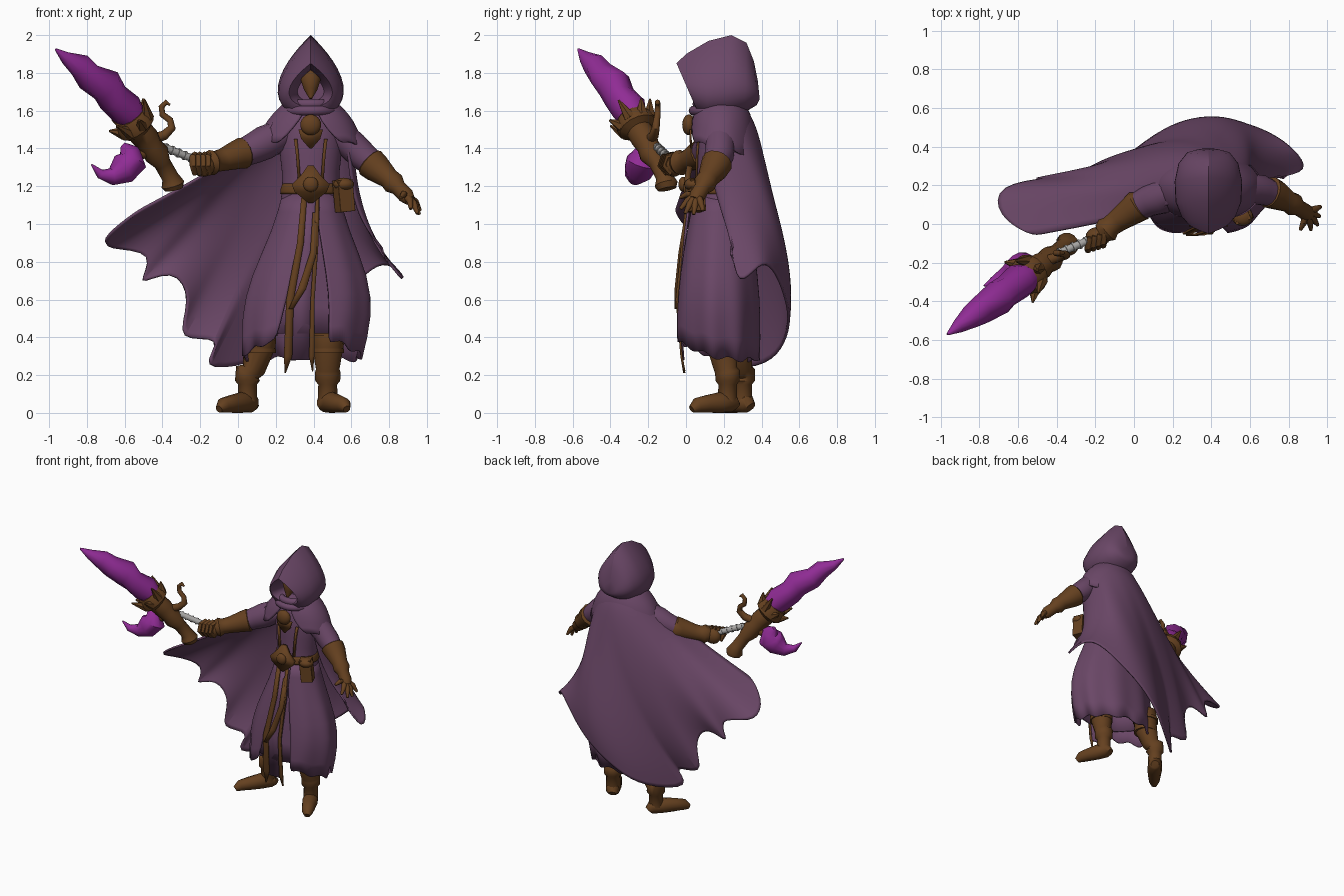
import bpy, bmesh, math, random
from mathutils import Vector

random.seed(4)
start_cube = bpy.data.objects.get("Cube")
if start_cube:
    bpy.data.objects.remove(start_cube, do_unlink=True)


def material(name, colour):
    mat = bpy.data.materials.new(name)
    mat.use_nodes = True
    mat.diffuse_color = (*colour, 1)
    mat.node_tree.nodes["Principled BSDF"].inputs["Base Color"].default_value = (*colour, 1)
    return mat


CLOTH = material("dusky purple cloth", (.145, .063, .135))
LEATHER = material("brown leather", (.13, .052, .014))
CRYSTAL = material("magenta crystal", (.28, .025, .3))
STEEL = material("grey steel", (.4, .39, .38))


def loft(name, rings, mat, closed=True, caps=True, sharp=.8, solid=0, smooth=0):
    """Skin a surface over a list of point rows."""
    bm = bmesh.new()
    rows = [[bm.verts.new(p) for p in ring] for ring in rings]
    n = len(rows[0])
    for a, b in zip(rows, rows[1:]):
        for i in range(n if closed else n - 1):
            j = (i + 1) % n
            bm.faces.new((a[i], a[j], b[j], b[i]))
    if closed and caps:
        bm.faces.new(rows[0])
        bm.faces.new(rows[-1])
    bmesh.ops.recalc_face_normals(bm, faces=bm.faces)
    mesh = bpy.data.meshes.new(name)
    bm.to_mesh(mesh)
    bm.free()
    mesh.shade_smooth()
    mesh.set_sharp_from_angle(angle=sharp)
    mesh.materials.append(mat)
    obj = bpy.data.objects.new(name, mesh)
    bpy.context.collection.objects.link(obj)
    if smooth:
        obj.modifiers.new("Smooth", "SUBSURF").levels = smooth
    if solid:
        obj.modifiers.new("Thickness", "SOLIDIFY").thickness = solid
    return obj


def tube(name, points, mat, sides=14, jitter=0, sharp=.8):
    """Tapered tube through (x, y, z, radius) points."""
    centres = [Vector(p[:3]) for p in points]
    rings = []
    for k, c in enumerate(centres):
        along = (centres[min(k + 1, len(centres) - 1)] - centres[max(k - 1, 0)]).normalized()
        u = along.cross(Vector((0, 1, 0))).normalized()
        v = along.cross(u)
        ring = []
        for i in range(sides):
            a = math.tau * i / sides
            r = points[k][3] * (1 + random.uniform(-jitter, jitter))
            ring.append(c + (u * math.cos(a) + v * math.sin(a)) * r)
        rings.append(ring)
    return loft(name, rings, mat, sharp=sharp)


def oval(cx, cy, z, rx, ry, a):
    """Point on a level oval, angle 0 facing the front."""
    return Vector((cx + rx * math.sin(a), cy - ry * math.cos(a), z))


def garment(name, rows, mat, count=40, gap=None, hem=None, pleat=0, solid=.012):
    """Stack of ovals (cx, cy, z, rx, ry); gap opens the front, hem lifts the last rows."""
    rings = []
    for k, (cx, cy, z, rx, ry) in enumerate(rows):
        f = k / (len(rows) - 1)
        opening = gap(f) if gap else 0
        ring = []
        for i in range(count + (1 if gap else 0)):
            a = opening + (math.tau - 2 * opening) * i / count
            wave = 1 + pleat * f * math.cos(9 * a)
            lift = hem(a) * f ** 3 if hem else 0
            ring.append(oval(cx, cy, z + lift, rx * wave, ry * wave, a))
        rings.append(ring)
    return loft(name, rings, mat, closed=not gap, caps=False, solid=solid, smooth=1)


def ribbon(name, points, mat, solid=.012):
    """Flat strip through (x, y, z, half width) points."""
    return loft(name, [[(x - w, y, z), (x + w, y, z)] for x, y, z, w in points],
                mat, closed=False, solid=solid)


def ball(name, place, size, mat):
    bpy.ops.mesh.primitive_uv_sphere_add(segments=20, ring_count=12, location=place)
    obj = bpy.context.object
    obj.name, obj.scale = name, size
    obj.data.shade_smooth()
    obj.data.materials.append(mat)
    return obj


# Hood: pointed arches from the inner cavity, over the rim, to the back
hood_rows = [(.15, 1.80, .15, 1.65, .07), (.02, 1.82, .08, 1.64, .095), (-.05, 1.85, .05, 1.62, .115),
             (0, 1.9, .06, 1.585, .14), (.12, 1.97, .11, 1.56, .17), (.24, 2, .21, 1.56, .175),
             (.32, 1.96, .31, 1.59, .155), (.36, 1.86, .375, 1.63, .11), (.38, 1.76, .39, 1.66, .05)]
hood = []
for y_top, z_top, y_low, z_low, w in hood_rows:
    ring = []
    for i in range(32):
        a = math.tau * i / 32
        s = (1 + math.cos(a)) / 2
        ring.append((.385 + 1.3 * w * math.sin(a) * abs(math.sin(a / 2)),
                     y_low + (y_top - y_low) * s, z_low + (z_top - z_low) * s))
    hood.append(ring)
loft("hood", hood, CLOTH, sharp=1)
tube("masked_face", [(.385, .1, 1.83, .03), (.385, .09, 1.77, .055), (.385, .08, 1.71, .035),
                     (.385, .06, 1.665, .008)], LEATHER)
for i in range(2):
    bpy.ops.mesh.primitive_torus_add(location=(.385, .16, 1.6 + .035 * i), major_radius=.12 - .02 * i,
                                     minor_radius=.026, major_segments=32, minor_segments=10)
    scarf = bpy.context.object
    scarf.name = "scarf_fold"
    scarf.data.shade_smooth()
    scarf.data.materials.append(CLOTH)

# Torso, mantle, skirt and long coat
garment("torso", [(.385, .18, 1.6, .1, .09), (.385, .18, 1.48, .17, .125), (.385, .18, 1.36, .165, .125),
                  (.385, .18, 1.2, .14, .125), (.385, .18, 1.02, .18, .15)], CLOTH)
garment("mantle", [(.385, .19, 1.65, .13, .11), (.385, .19, 1.59, .2, .155), (.38, .19, 1.5, .26, .175),
                   (.38, .19, 1.4, .285, .185)], CLOTH, gap=lambda f: .12 + .5 * f ** 2,
        hem=lambda a: .04 * math.cos(a) + .01 * math.cos(7 * a))
garment("skirt", [(.385, .18, 1.15, .14, .125), (.385, .165, .95, .18, .15), (.37, .16, .7, .24, .18),
                  (.36, .15, .42, .28, .185)], CLOTH, pleat=.03)
garment("long_coat", [(.385, .18, 1.16, .15, .135), (.385, .175, .97, .2, .175), (.38, .17, .72, .315, .215),
                      (.365, .165, .52, .345, .235), (.34, .16, .32, .315, .235)], CLOTH, count=54,
        gap=lambda f: .15 + .3 * f, pleat=.03,
        hem=lambda a: .055 * math.cos(a) + .025 * math.cos(2 * a) + .015 * math.sin(11 * a))

# Cape: each column falls as a Bezier from the shoulders to a torn hem
hem_points = [(.73, .24, .9), (.92, .27, .65), (.83, .39, .81), (.72, .47, .78), (.57, .53, .63),
              (.4, .56, .5), (.22, .53, .37), (.06, .44, .25), (-.23, .2, .22), (-.05, .29, .42),
              (-.35, .25, .36), (-.24, .26, .6), (-.34, .24, .78), (-.57, .24, .64),
              (-.41, .24, .86), (-.72, .21, .87), (-.71, .04, .94), (-.54, -.06, 1.07)]
hems = [Vector(p) for p in hem_points]
last = len(hems) - 1
cape = []
for i, end in enumerate(hems):
    a = math.radians(60 + 240 * i / last)
    near = hems[max(i - 2, 0):i + 3]
    soft = sum(near, Vector()) / len(near) if 0 < i < last else end
    top = oval(.38, .19, 1.58, .19, .15, a)
    shoulder = oval(.38, .19, 1.43, .28, .25, a)
    bulge = math.sin(math.pi * (i / last) ** .7) ** 2
    fall = shoulder.lerp(soft, .6) + Vector((0, .18 * bulge, 0))
    fall.x = min(fall.x, .56)
    column = []
    for k in range(15):
        t = k / 14
        s = 1 - t
        column.append(top * s**3 + shoulder * 3 * s * s * t + fall * 3 * s * t * t + end * t**3)
    cape.append(column)
loft("cape", cape, CLOTH, closed=False, sharp=1.2, solid=.014, smooth=2)

# Tabard with leather trims
ribbon("tabard", [(.385, .015, 1.14, .05), (.37, -.015, .9, .055), (.335, -.045, .6, .065),
                  (.32, -.02, .28, .07)], CLOTH)
ribbon("tabard_trim_right", [(.35, 0, 1.14, .015), (.33, -.025, .9, .018), (.275, -.055, .6, .02),
                             (.265, -.03, .3, .022), (.25, -.015, .21, .003)], LEATHER)
ribbon("tabard_trim_left", [(.42, 0, 1.14, .01), (.415, -.025, .9, .011), (.395, -.055, .6, .011),
                            (.39, -.03, .3, .014), (.395, -.015, .22, .003)], LEATHER)
ribbon("crossing_sash", [(.41, -.005, 1.06, .015), (.4, -.04, .85, .018), (.34, -.06, .66, .022),
                         (.28, -.062, .55, .012)], LEATHER)

# Belt, buckle, pouch, brooch and chest straps
garment("belt", [(.385, .18, 1.215, .15, .135), (.385, .18, 1.185, .162, .147), (.385, .18, 1.16, .162, .147)],
        LEATHER, solid=.015)
ribbon("belt_buckle", [(.385, .005, 1.31, .015), (.385, -.005, 1.26, .05), (.385, -.012, 1.21, .1),
                       (.385, -.012, 1.17, .085), (.385, -.005, 1.11, .01)], LEATHER, solid=.03)
ball("buckle_stud", (.385, -.015, 1.21), (.04, .025, .04), LEATHER)
bpy.ops.mesh.primitive_cube_add(size=1, location=(.56, .05, 1.15), rotation=(0, -.1, .4))
pouch = bpy.context.object
pouch.name, pouch.scale = "belt_pouch", (.085, .08, .17)
pouch.data.materials.append(LEATHER)
bevel = pouch.modifiers.new("Rounded", "BEVEL")
bevel.width, bevel.segments = .03, 3
ball("pouch_flap", (.56, .04, 1.21), (.055, .05, .035), LEATHER)
ball("brooch", (.385, .015, 1.525), (.055, .035, .055), LEATHER)
ribbon("brooch_pendant", [(.385, .03, 1.5, .065), (.385, .03, 1.45, .05), (.385, .035, 1.4, .005)], LEATHER)
for side in (-1, 1):
    ribbon("chest_strap", [(.385 + side * .08, .06, 1.45, .009), (.385 + side * .07, .052, 1.36, .008),
                           (.385 + side * .06, .048, 1.22, .008)], LEATHER)

# Right arm stretched towards the weapon
tube("right_sleeve", [(.24, .18, 1.48, .08), (.14, .14, 1.43, .09), (.08, .12, 1.4, .082),
                      (0, .08, 1.365, .07)], CLOTH)
tube("right_gauntlet", [(.04, .105, 1.38, .07), (.025, .095, 1.375, .084), (-.01, .07, 1.365, .076),
                        (-.08, .02, 1.34, .06), (-.12, -.01, 1.33, .055), (-.14, -.03, 1.325, .068),
                        (-.17, -.05, 1.32, .05)], LEATHER)
ball("right_fist", (-.185, -.065, 1.31), (.065, .05, .06), LEATHER)
for i in range(4):
    x, y = -.15 - .026 * i, -.075 - .008 * i
    tube("right_finger", [(x, y + .03, 1.37, .014), (x - .01, y - .02, 1.355, .018),
                          (x - .01, y - .035, 1.31, .018), (x, y, 1.265, .014)], LEATHER, sides=8)

# Left arm with open hand
tube("left_sleeve", [(.53, .18, 1.48, .08), (.61, .18, 1.41, .08), (.66, .175, 1.36, .078),
                     (.73, .15, 1.305, .065)], CLOTH)
tube("left_gauntlet", [(.69, .17, 1.335, .065), (.7, .165, 1.325, .083), (.735, .15, 1.295, .077),
                       (.8, .115, 1.24, .055), (.825, .1, 1.215, .06), (.85, .085, 1.19, .042),
                       (.89, .06, 1.15, .043), (.91, .045, 1.125, .03)], LEATHER)
for x, y, z in [(.965, .09, 1.07), (.96, .04, 1.05), (.95, -.005, 1.055), (.915, -.03, 1.08), (.86, -.03, 1.14)]:
    tip, root = Vector((x, y, z)), Vector((.885, .06, 1.155))
    mid = root.lerp(tip, .6) + Vector((.008, 0, .012))
    tube("left_finger", [(*root, .022), (*mid, .018), (*tip, .009)], LEATHER, sides=8)

# Boots, turned outwards
for name, x, y, lean, toe in [("right", .05, .3, .065, (-.085, .13)), ("left", .475, .22, 0, (.565, .05))]:
    tube(name + "_boot", [(x + lean, y - .03, .5, .075), (x + lean, y - .03, .43, .088),
                          (x + lean, y - .03, .36, .085), (x + lean / 2, y - .01, .23, .062),
                          (x, y, .215, .068), (x, y, .17, .066), (x, y, .15, .05), (x, y, .06, .052)], LEATHER)
    heel, point = Vector((x, y, 0)), Vector((*toe, 0))
    foot = []
    for t, r in [(-.25, .03), (-.15, .05), (.25, .055), (.65, .047), (.95, .04), (1.12, .02)]:
        p = heel.lerp(point, t)
        foot.append((p.x, p.y, r, r))
    tube(name + "_foot", foot, LEATHER)
    for z, r in [(.42, .095), (.33, .086)]:
        tube(name + "_boot_strap", [(x + lean, y - .03, z - .012, r), (x + lean, y - .03, z + .012, r)], LEATHER)

# Weapon: banded grip, flared haft, collar spikes and hook
grip_a, grip_b = Vector((-.2, -.07, 1.33)), Vector((-.4, -.155, 1.41))
tube("grip", [(*grip_a, .02), (*grip_b, .02)], STEEL)
for i in range(6):
    a, b = grip_a.lerp(grip_b, (i + .3) / 6), grip_a.lerp(grip_b, (i + .6) / 6)
    tube("grip_band", [(*a, .025), (*b, .025)], STEEL)
tube("haft", [(-.34, -.1, 1.185, .05), (-.345, -.105, 1.21, .062), (-.36, -.115, 1.25, .045),
              (-.4, -.15, 1.32, .045), (-.43, -.18, 1.37, .068), (-.46, -.2, 1.41, .06), (-.485, -.22, 1.45, .07),
              (-.52, -.245, 1.49, .07), (-.535, -.255, 1.51, .105), (-.555, -.27, 1.54, .105),
              (-.575, -.285, 1.57, .085)], LEATHER)
axis = Vector((-.55, -.4, .7)).normalized()
side_a = axis.cross(Vector((0, 1, 0))).normalized()
side_b = axis.cross(side_a)
for i in range(7):
    a = math.tau * i / 7
    out = side_a * math.cos(a) + side_b * math.sin(a)
    root = Vector((-.545, -.265, 1.53)) + out * .08
    tip = root + out * .05 + axis * (.1 if i % 2 else .06)
    tube("collar_spike", [(*root, .035), (*tip, .006)], LEATHER, sides=6)
tube("haft_hook", [(-.45, -.19, 1.45, .028), (-.39, -.17, 1.47, .026), (-.35, -.16, 1.51, .022),
                   (-.36, -.155, 1.55, .018), (-.4, -.15, 1.58, .017), (-.405, -.15, 1.62, .016),
                   (-.38, -.15, 1.645, .014), (-.36, -.15, 1.63, .006)], LEATHER, sides=10)
tube("crystal_blade", [(-.53, -.26, 1.53, .06), (-.59, -.3, 1.61, .092), (-.66, -.35, 1.67, .083),
                       (-.7, -.38, 1.73, .095), (-.79, -.44, 1.78, .075), (-.84, -.48, 1.84, .065),
                       (-.91, -.53, 1.88, .035), (-.965, -.57, 1.925, .006)], CRYSTAL, sides=10, jitter=.08)
tube("crystal_crescent", [(-.61, -.22, 1.42, .015), (-.575, -.22, 1.385, .055), (-.57, -.23, 1.33, .088),
                          (-.61, -.25, 1.285, .078), (-.67, -.27, 1.25, .045), (-.73, -.3, 1.265, .025),
                          (-.775, -.32, 1.315, .004)], CRYSTAL)
tube("crescent_mount", [(-.45, -.19, 1.39, .03), (-.55, -.22, 1.36, .03)], LEATHER)
